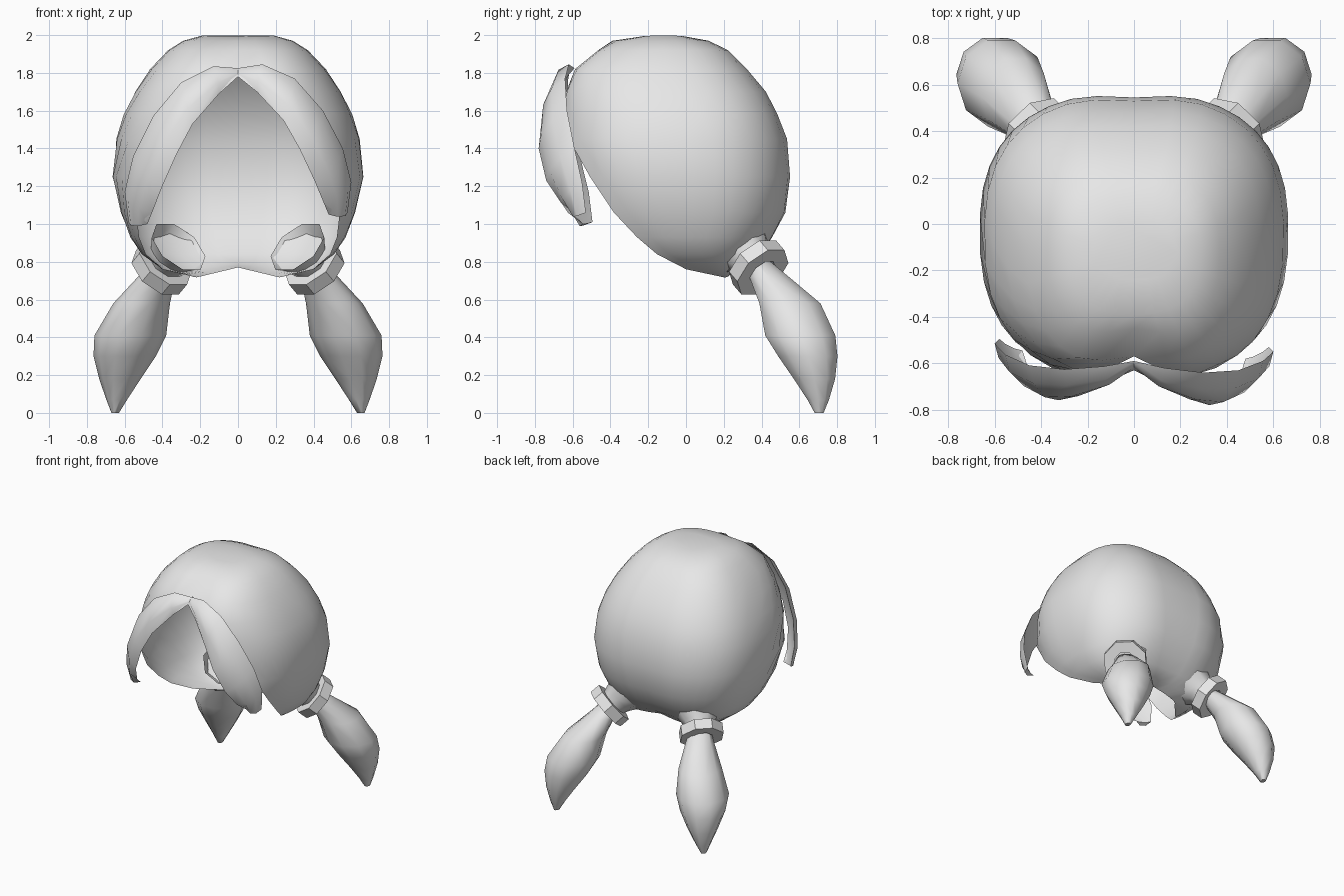
import bpy, bmesh, math
from mathutils import Vector

if "Cube" in bpy.data.objects:
    bpy.data.objects.remove(bpy.data.objects["Cube"])

grey = bpy.data.materials.new("light_grey")
grey.diffuse_color = (0.8, 0.8, 0.8, 1)
grey.use_nodes = True
grey.node_tree.nodes["Principled BSDF"].inputs["Base Color"].default_value = grey.diffuse_color


def loft(name, rings, closed=True, cap_start=False, cap_end=False, smooth=40):
    """Skin a list of equal-length point rings."""
    bm = bmesh.new()
    rows = [[bm.verts.new(p) for p in ring] for ring in rings]
    n = len(rows[0])
    for a, b in zip(rows, rows[1:]):
        for i in range(n if closed else n - 1):
            j = (i + 1) % n
            bm.faces.new((a[i], a[j], b[j], b[i]))
    if cap_start:
        bm.faces.new(rows[0])
    if cap_end:
        bm.faces.new(rows[-1])
    bmesh.ops.remove_doubles(bm, verts=bm.verts, dist=0.0005)
    bmesh.ops.recalc_face_normals(bm, faces=bm.faces)
    mesh = bpy.data.meshes.new(name)
    bm.to_mesh(mesh)
    bm.free()
    ob = bpy.data.objects.new(name, mesh)
    bpy.context.collection.objects.link(ob)
    mesh.materials.append(grey)
    bpy.ops.object.select_all(action='DESELECT')
    ob.select_set(True)
    bpy.context.view_layer.objects.active = ob
    bpy.ops.object.shade_smooth_by_angle(angle=math.radians(smooth))
    return ob


def power(v, e):
    return math.copysign(abs(v) ** e, v)


# Hair shell: height, half width, back y, front y, widest y, rim angle
slices = [
    (0.71, 0.22, 0.25, 0.15, 0.20, 88),
    (0.76, 0.40, 0.34, -0.30, 0.08, 82),
    (0.84, 0.51, 0.41, -0.42, 0.03, 71),
    (0.93, 0.57, 0.47, -0.52, 0.02, 64),
    (1.06, 0.62, 0.54, -0.62, 0.00, 57),
    (1.25, 0.665, 0.565, -0.67, -0.03, 46),
    (1.45, 0.645, 0.55, -0.68, -0.05, 28),
    (1.58, 0.605, 0.50, -0.68, -0.06, 20),
    (1.70, 0.545, 0.44, -0.665, -0.08, 10),
    (1.82, 0.465, 0.34, -0.62, -0.10, 0),
    (1.92, 0.37, 0.24, -0.50, -0.11, 0),
    (1.97, 0.29, 0.12, -0.39, -0.12, 0),
    (2.00, 0.19, 0.00, -0.24, -0.12, 0),
]
SEG = 28
rings = []
for z, w, yb, yf, yc, rim in slices:
    ring = []
    for i in range(SEG + 1):
        a = math.radians(rim + (360 - 2 * rim) * i / SEG)
        x = w * power(math.sin(a), 0.8)
        c = power(math.cos(a), 0.8)
        y = yc - c * ((yc - yf) if c > 0 else (yb - yc))
        # centre parting groove, and a notch at the nape
        groove = max(0, 1 - abs(x) / 0.25)
        if z < 1.95:
            y += groove * (0.05 if c > 0 else -0.02)
        lift = 0.06 * groove if z < 0.73 else 0.03 * groove if z < 0.8 else 0
        ring.append((x, y, z + lift - (0.01 * groove if z > 1.98 else 0)))
    rings.append(ring)
loft("hair_shell", rings, closed=False, cap_end=True, smooth=60)


def disc(center, axis, r, n=8):
    """Points of a polygon across an axis."""
    axis = Vector(axis).normalized()
    u = axis.cross(Vector((0, 0, 1))).normalized()
    v = axis.cross(u)
    return [Vector(center) + r * (math.cos(t) * u + math.sin(t) * v)
            for t in (2 * math.pi * (k + 0.5) / n for k in range(n))]


# Pigtails: height, x, y, half width, half depth
tail = [
    (0.81, 0.385, 0.37, 0.07, 0.07),
    (0.72, 0.43, 0.44, 0.10, 0.11),
    (0.58, 0.51, 0.55, 0.15, 0.17),
    (0.41, 0.57, 0.605, 0.19, 0.195),
    (0.30, 0.60, 0.645, 0.165, 0.165),
    (0.18, 0.625, 0.68, 0.11, 0.115),
    (0.07, 0.642, 0.70, 0.055, 0.06),
    (0.0, 0.65, 0.705, 0.02, 0.025),
]
# Fringe: outer edge and inner edge of each station
fringe = [
    ((0.00, -0.59, 1.825), (0.00, -0.63, 1.78)),
    ((0.13, -0.62, 1.845), (0.10, -0.68, 1.70)),
    ((0.30, -0.64, 1.77), (0.24, -0.755, 1.55)),
    ((0.45, -0.63, 1.60), (0.325, -0.78, 1.40)),
    ((0.555, -0.59, 1.40), (0.405, -0.74, 1.23)),
    ((0.60, -0.55, 1.22), (0.455, -0.66, 1.11)),
    ((0.58, -0.53, 1.06), (0.48, -0.58, 1.05)),
]
axis = Vector((0.53, 0.55, -0.64)).normalized()
band_c = Vector((0.405, 0.385, 0.77))

for s, side in ((-1, "left"), (1, "right")):
    flip = lambda pts: [(s * p[0], p[1], p[2]) for p in pts]

    # Gathered hair between the shell and the band
    root = [disc(band_c + axis * d, axis, r) for d, r in
            ((-0.17, 0.17), (-0.09, 0.125), (0.0, 0.09))]
    loft(side + "_pigtail_root", [flip(r) for r in root], smooth=60)

    # Hair band: hollow octagonal collar
    band = [disc(band_c + axis * d, axis, r) for d, r in
            ((-0.04, 0.09), (-0.04, 0.165), (0.04, 0.165), (0.04, 0.08), (-0.04, 0.09))]
    loft(side + "_hair_band", [flip(r) for r in band], smooth=25)

    # Pigtail
    rows = [flip([(x + rx * math.cos(k * math.pi / 5), y + ry * math.sin(k * math.pi / 5), z)
                  for k in range(10)]) for z, x, y, rx, ry in tail]
    loft(side + "_pigtail", rows, cap_start=True, cap_end=True, smooth=60)

    # Swept fringe lock with a bulging outer face; the left one hangs lower
    rows = []
    for k, (o, i) in enumerate(fringe):
        o, i = Vector(o), Vector(i)
        if s < 0:
            shift = Vector((0, 0.035, -0.05)) * min(1, k / 5)
            o, i = o + shift, i + shift
        nxt = fringe[min(k + 1, 6)]
        prv = fringe[max(k - 1, 0)]
        path = Vector(nxt[0]) + Vector(nxt[1]) - Vector(prv[0]) - Vector(prv[1])
        out = path.cross(o - i).normalized()
        if out.dot((o + i) / 2 - Vector((0, 0, 1.3))) < 0:
            out = -out
        b = 0.0 if k == 0 else 0.04
        rows.append(flip([o, o.lerp(i, 0.3) + out * b, o.lerp(i, 0.7) + out * b,
                          i, o.lerp(i, 0.7) + out * b * 0.2, o.lerp(i, 0.3) + out * b * 0.2]))
    loft(side + "_fringe", rows, cap_start=True, cap_end=True, smooth=50)
